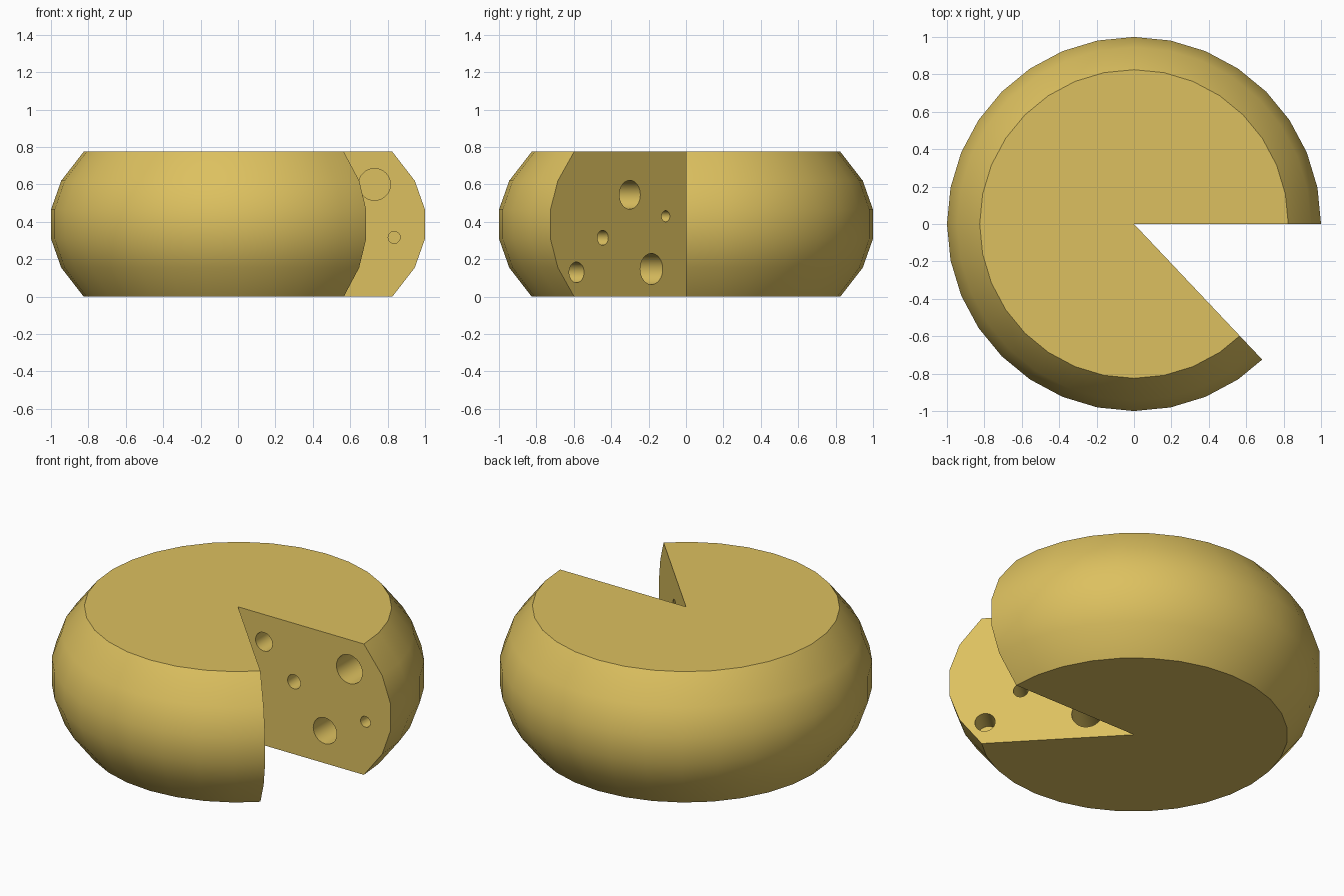
import bpy, bmesh, math
from mathutils import Vector, Matrix

if "Cube" in bpy.data.objects:
    bpy.data.objects.remove(bpy.data.objects["Cube"], do_unlink=True)

HEIGHT = 0.775
SEGMENTS = 32
CUT = math.radians(-46.6)

cheese = bpy.data.materials.new("cheese_yellow")
cheese.use_nodes = True
colour = (0.72, 0.53, 0.115, 1)
cheese.diffuse_color = colour
cheese.node_tree.nodes["Principled BSDF"].inputs["Base Color"].default_value = colour


def finish(name, bm):
    bmesh.ops.recalc_face_normals(bm, faces=bm.faces)
    mesh = bpy.data.meshes.new(name)
    bm.to_mesh(mesh)
    bm.free()
    mesh.materials.append(cheese)
    obj = bpy.data.objects.new(name, mesh)
    bpy.context.collection.objects.link(obj)
    return obj


def subtract(target, cutter):
    mod = target.modifiers.new(cutter.name, 'BOOLEAN')
    mod.operation = 'DIFFERENCE'
    mod.solver = 'EXACT'
    mod.object = cutter
    bpy.ops.object.modifier_apply(modifier=mod.name)
    bpy.data.objects.remove(cutter, do_unlink=True)


# Bulging wheel: stacked rings with flat ends
bm = bmesh.new()
radii = [0.825, 0.945, 1.0, 1.0, 0.945, 0.825]
rings = []
for k, r in enumerate(radii):
    z = HEIGHT * k / (len(radii) - 1)
    angles = [math.tau * i / SEGMENTS for i in range(SEGMENTS)]
    rings.append([bm.verts.new((r * math.cos(a), r * math.sin(a), z)) for a in angles])
for low, high in zip(rings, rings[1:]):
    for i in range(SEGMENTS):
        j = (i + 1) % SEGMENTS
        bm.faces.new((low[i], low[j], high[j], high[i]))
bm.faces.new(rings[0])
bm.faces.new(rings[-1])
wheel = finish("cheese_wheel", bm)
bpy.ops.object.select_all(action='DESELECT')
bpy.context.view_layer.objects.active = wheel
wheel.select_set(True)

# Missing slice
bm = bmesh.new()
corners = [(0, 0), (1.6, 0), (1.6, 1.6 * math.tan(CUT))]
base = bm.faces.new([bm.verts.new((x, y, -0.2)) for x, y in corners])
out = bmesh.ops.extrude_face_region(bm, geom=[base])
top = [v for v in out["geom"] if isinstance(v, bmesh.types.BMVert)]
bmesh.ops.translate(bm, verts=top, vec=(0, 0, HEIGHT + 0.4))
subtract(wheel, finish("slice_cutter", bm))

# Round holes on both cut faces: distance from centre, height, radius, depth
back_holes = [(0.73, 0.60, 0.085, 0.3), (0.835, 0.317, 0.032, 0.3),
              (0.17, 0.613, 0.055, 0.3), (0.367, 0.429, 0.042, 0.3),
              (0.57, 0.193, 0.077, 0.3)]
slant_holes = [(0.413, 0.545, 0.077, 0.3), (0.149, 0.43, 0.03, 0.3),
               (0.612, 0.315, 0.04, 0.3), (0.805, 0.13, 0.055, 0.14),
               (0.254, 0.148, 0.083, 0.3)]
bm = bmesh.new()
for angle, side, holes in ((0, 1, back_holes), (CUT, -1, slant_holes)):
    along = Vector((math.cos(angle), math.sin(angle), 0))
    inward = Vector((-along.y, along.x, 0)) * side
    turn = inward.to_track_quat('Z', 'Y').to_matrix().to_4x4()
    for dist, z, r, depth in holes:
        mid = along * dist + inward * (depth - 0.03) / 2 + Vector((0, 0, z))
        bmesh.ops.create_cone(bm, cap_ends=True, segments=32, radius1=r, radius2=r,
                              depth=depth + 0.03, matrix=Matrix.Translation(mid) @ turn)
subtract(wheel, finish("hole_cutter", bm))

bpy.ops.object.shade_smooth_by_angle(angle=math.radians(30))
